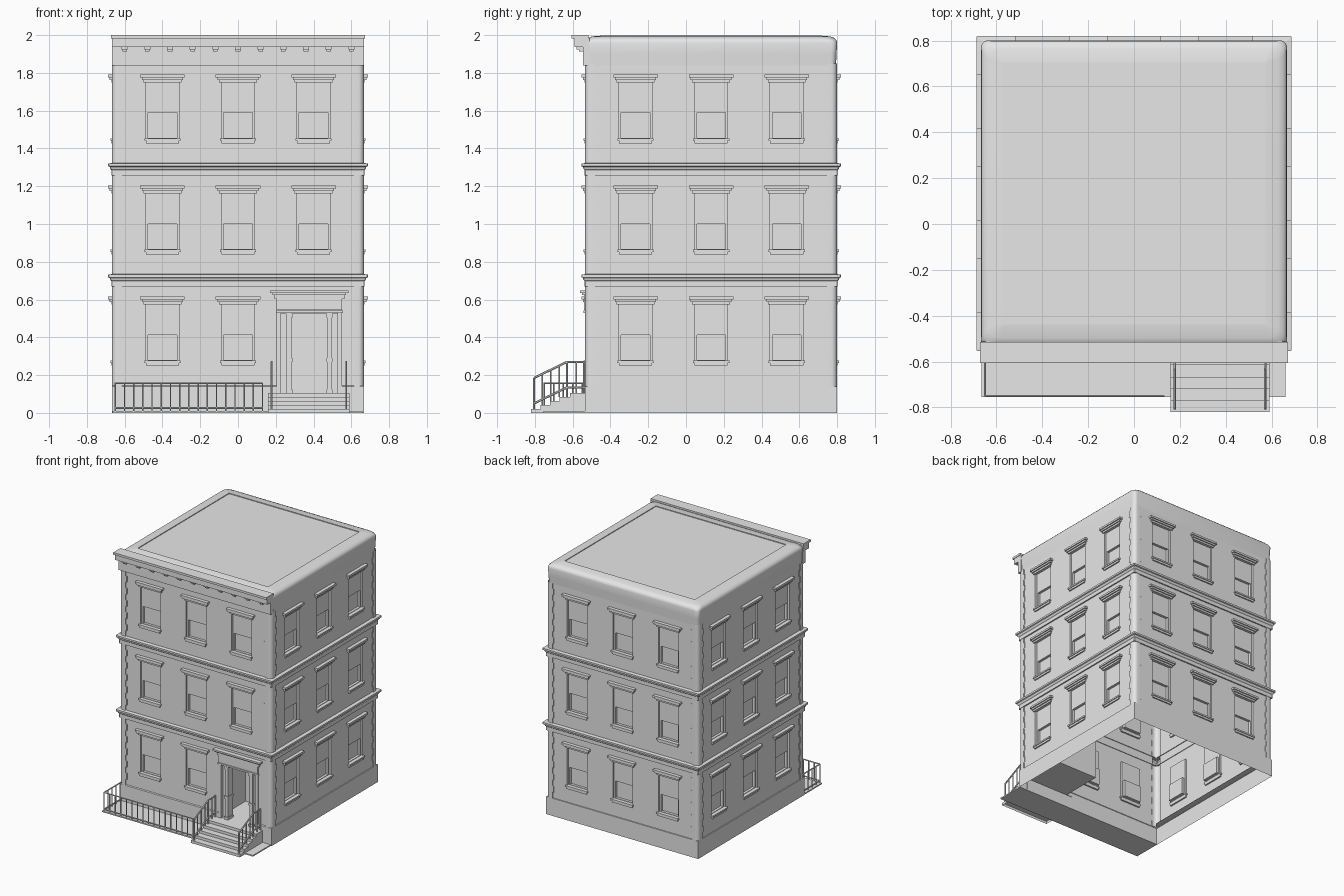
import bpy, bmesh, math
from mathutils import Vector

if "Cube" in bpy.data.objects:
    bpy.data.objects.remove(bpy.data.objects["Cube"])

CY = 0.133          # centre of the square block in y
H = 0.66            # half width of the wall planes
HQ = 0.667          # half width over corner blocks and plinth
FLOORS = [0.14, 0.73, 1.32]
WIN_U = [-0.4, 0.0, 0.4]

stone = bpy.data.materials.new("grey stone")
stone.diffuse_color = (0.8, 0.8, 0.8, 1)
stone.use_nodes = True
stone.node_tree.nodes["Principled BSDF"].inputs["Base Color"].default_value = stone.diffuse_color


def finish(name, bm, smooth=False, fix=True):
    if fix:
        bmesh.ops.recalc_face_normals(bm, faces=bm.faces)
    else:
        bmesh.ops.remove_doubles(bm, verts=bm.verts, dist=0.0002)
    me = bpy.data.meshes.new(name)
    bm.to_mesh(me)
    bm.free()
    me.materials.append(stone)
    ob = bpy.data.objects.new(name, me)
    bpy.context.collection.objects.link(ob)
    if smooth:
        bpy.ops.object.select_all(action='DESELECT')
        ob.select_set(True)
        bpy.context.view_layer.objects.active = ob
        bpy.ops.object.shade_smooth_by_angle(angle=math.radians(40))


def place(k, u, o, z):
    """Side k (0 front, 1 right, 2 back, 3 left): u along, o outward."""
    x, y = u, -o
    for _ in range(k):
        x, y = -y, x
    return Vector((x, y + CY, z))


def quad(bm, pts):
    bm.faces.new([bm.verts.new(p) for p in pts])


def rect(k, r, o):
    u0, u1, z0, z1 = r
    return [place(k, u, o, z) for u, z in ((u0, z0), (u1, z0), (u1, z1), (u0, z1))]


def ring(bm, a, b):
    for i in range(len(a)):
        j = (i + 1) % len(a)
        quad(bm, (a[i], a[j], b[j], b[i]))


def box(bm, k, u0, u1, o0, o1, z0, z1):
    a = [bm.verts.new(p) for p in rect(k, (u0, u1, z0, z1), o0)]
    b = [bm.verts.new(p) for p in rect(k, (u0, u1, z0, z1), o1)]
    bm.faces.new(a)
    bm.faces.new(b)
    for i in range(4):
        j = (i + 1) % 4
        bm.faces.new((a[i], a[j], b[j], b[i]))


def bar(bm, p, q, r=0.004, n=6):
    p, q = Vector(p), Vector(q)
    d = q - p
    geo = bmesh.ops.create_cone(bm, cap_ends=True, segments=n, radius1=r, radius2=r, depth=d.length)
    rot = d.to_track_quat('Z', 'Y')
    for v in geo['verts']:
        v.co = rot @ v.co + (p + q) / 2


def sheet(bm, k, o, half, z0, z1, holes):
    """Wall surface with rectangular openings left out."""
    us = sorted({-half, half, *[h[0] for h in holes], *[h[1] for h in holes]})
    zs = sorted({z0, z1, *[h[2] for h in holes], *[h[3] for h in holes]})
    for a, b in zip(us, us[1:]):
        for c, d in zip(zs, zs[1:]):
            um, zm = (a + b) / 2, (c + d) / 2
            if not any(h[0] < um < h[1] and h[2] < zm < h[3] for h in holes):
                quad(bm, rect(k, (a, b, c, d), o))


def square(h, r, z, n=6):
    """Square loop with rounded corners."""
    out = []
    for c in range(4):
        sx, sy = ((1, 1), (-1, 1), (-1, -1), (1, -1))[c]
        for i in range(n + 1):
            a = math.pi / 2 * (c + i / n)
            out.append(Vector((sx * (h - r) + r * math.cos(a),
                               sy * (h - r) + r * math.sin(a) + CY, z)))
    return out


def loft(bm, loops, cap=False):
    rows = [[bm.verts.new(p) for p in l] for l in loops]
    n = len(rows[0])
    for a, b in zip(rows, rows[1:]):
        for i in range(n):
            j = (i + 1) % n
            bm.faces.new((a[i], a[j], b[j], b[i]))
    if cap:
        bm.faces.new(rows[-1])


# walls, plinth, sash windows
DOOR = (0.205, 0.55, 0.105, 0.6)
walls, plinth, sashes = bmesh.new(), bmesh.new(), bmesh.new()
heads, sills = bmesh.new(), bmesh.new()
for k in range(4):
    holes = []
    for fi in range(3):
        b = 0.275 + 0.588 * fi
        for u in WIN_U:
            if k == 0 and fi == 0 and u > 0.2:
                continue
            hole = (u - 0.0875, u + 0.0875, b, b + 0.3)
            holes.append(hole)
            # upper pane with the lower sash set deeper
            low = (u - 0.076, u + 0.076, b + 0.004, b + 0.138)
            ring(sashes, rect(k, hole, H), rect(k, hole, H - 0.015))
            fr, lo = rect(k, hole, H - 0.015), rect(k, low, H - 0.015)
            ring(sashes, fr, lo)
            ring(sashes, lo, rect(k, low, H - 0.035))
            quad(sashes, rect(k, low, H - 0.035))
            # stepped head moulding and sill
            t = b + 0.298
            for w, o, z0, z1 in ((0.100, 0.670, 0, 0.014), (0.108, 0.679, 0.014, 0.027),
                                 (0.118, 0.687, 0.027, 0.042)):
                box(heads, k, u - w, u + w, H, o, t + z0, t + z1)
            box(sills, k, u - 0.088, u + 0.088, H - 0.012, 0.67, b - 0.025, b - 0.01)
            box(sills, k, u - 0.096, u + 0.096, H - 0.012, 0.676, b - 0.01, b + 0.002)
    door = [(DOOR[0], DOOR[1], 0.14, DOOR[3])] if k == 0 else []
    sheet(walls, k, H, 0.62, 0.14, 1.85, holes + door)
    sheet(plinth, k, HQ, HQ, 0, 0.14, [(DOOR[0], DOOR[1], 0.105, 0.14)] if k == 0 else [])
    quad(plinth, (place(k, -HQ, HQ, 0.14), place(k, HQ, HQ, 0.14),
                  place(k, H - 0.04, H - 0.04, 0.145), place(k, -H + 0.04, H - 0.04, 0.145)))
# keep the ledge out of the doorway
doomed = [f for f in plinth.faces if f.calc_center_median().y < CY - 0.6 and f.calc_center_median().z > 0.141]
bmesh.ops.delete(plinth, geom=doomed, context='FACES')
for a, b in ((-HQ, DOOR[0]), (DOOR[1], HQ)):
    quad(plinth, (place(0, a, HQ, 0.14), place(0, b, HQ, 0.14),
                  place(0, b, H, 0.145), place(0, a, H, 0.145)))
finish("walls", walls, fix=False)
finish("plinth", plinth, fix=False)
finish("sash_windows", sashes, fix=False)
finish("window_heads", heads)
finish("window_sills", sills)

# rounded corner blocks with alternating lengths
quoins = bmesh.new()
for k in range(4):
    for z0, z1 in ((0.14, 0.675), (0.73, 1.262), (1.32, 1.85)):
        n = 11
        for i in range(n):
            leg = 0.603 if i % 2 else 0.614
            r, c = 0.03, HQ - 0.03
            pts = [(leg, H - 0.001), (leg, HQ)]
            pts += [(c + r * math.sin(a), c + r * math.cos(a))
                    for a in [math.pi / 2 * s / 6 for s in range(7)]]
            pts += [(HQ, leg), (H - 0.001, leg)]
            a, b = z0 + (z1 - z0) * i / n, z0 + (z1 - z0) * (i + 1) / n
            lo = [quoins.verts.new(place(k, u, o, a)) for u, o in pts]
            hi = [quoins.verts.new(place(k, u, o, b)) for u, o in pts]
            for j in range(len(pts) - 1):
                quoins.faces.new((lo[j], lo[j + 1], hi[j + 1], hi[j]))
finish("corner_blocks", quoins, smooth=True, fix=False)

# moulded bands between the floors
bands = bmesh.new()
for z in (0.668, 1.256):
    prof = [(0.655, 0), (0.670, 0), (0.670, 0.030), (0.676, 0.036), (0.679, 0.046),
            (0.687, 0.050), (0.687, 0.064), (0.655, 0.068)]
    loft(bands, [square(h, 0.004, z + dz, 1) for h, dz in prof])
finish("floor_bands", bands, fix=False)

# attic wall rolling over into the roof
roof = bmesh.new()
loft(roof, [square(0.661, 0.03, 1.84), square(0.664, 0.03, 1.9), square(0.667, 0.03, 1.958),
            square(0.664, 0.04, 1.973), square(0.653, 0.05, 1.985), square(0.63, 0.05, 1.993),
            square(0.572, 0.002, 1.998), square(0.572, 0.002, 1.992)], cap=True)
finish("roof", roof, smooth=True, fix=False)

# front cornice with brackets
cornice = bmesh.new()
box(cornice, 0, -0.668, 0.668, 0.64, 0.678, 1.84, 1.94)
box(cornice, 0, -0.668, 0.668, 0.645, 0.722, 1.937, 1.985)
box(cornice, 0, -0.672, 0.672, 0.648, 0.738, 1.983, 2.0)
for i in range(11):
    u = -0.6 + 0.12 * i
    box(cornice, 0, u - 0.016, u + 0.016, 0.67, 0.712, 1.925, 1.938)
    box(cornice, 0, u - 0.012, u + 0.012, 0.67, 0.7, 1.912, 1.925)
finish("front_cornice", cornice)

# vestibule behind the doorway
vest = bmesh.new()
ring(vest, rect(0, DOOR, HQ), rect(0, DOOR, 0.33))
quad(vest, rect(0, DOOR, 0.33))
finish("vestibule", vest, fix=False)

# door surround: pilasters, lintel, hood
door = bmesh.new()
for s in (-1, 1):
    m = 0.3775
    for a, b, o in ((0.15, 0.173, 0.668), (0.118, 0.15, 0.645), (0.094, 0.12, 0.662)):
        box(door, 0, *sorted((m + s * a, m + s * b)), 0.6, o, 0.105, 0.53)
    for z in (0.105, 0.27, 0.505):
        box(door, 0, *sorted((m + s * 0.09, m + s * 0.124)), 0.6, 0.668, z, z + 0.02)
box(door, 0, 0.205, 0.55, 0.6, 0.655, 0.525, 0.6)
box(door, 0, 0.205, 0.55, 0.64, 0.672, 0.545, 0.602)
box(door, 0, 0.2, 0.555, 0.64, 0.676, 0.53, 0.542)
for w, o, z0, z1 in ((0.185, 0.674, 0.602, 0.625), (0.195, 0.684, 0.625, 0.635), (0.208, 0.695, 0.635, 0.648)):
    box(door, 0, m - w, m + w, H, o, z0, z1)
finish("door_surround", door)

# front steps as a folded sheet with cheeks
steps = bmesh.new()
fronts = [-0.82, -0.77, -0.72, -0.67, -0.615, -0.53]
X0, X1 = 0.16, 0.59
for i in range(5):
    y0, y1, z0, z1 = fronts[i], fronts[i + 1], 0.021 * i, 0.021 * (i + 1)
    quad(steps, ((X0, y0, z0), (X1, y0, z0), (X1, y0, z1), (X0, y0, z1)))
    quad(steps, ((X0, y0, z1), (X1, y0, z1), (X1, y1, z1), (X0, y1, z1)))
    quad(steps, ((X1, y0, 0), (X1, y1, 0), (X1, y1, z1), (X1, y0, z1)))
    quad(steps, ((X0, y1, 0), (X0, y0, 0), (X0, y0, z1), (X0, y1, z1)))
finish("front_steps", steps, fix=False)

# forecourt slab
slab = bmesh.new()
box(slab, 0, -0.665, 0.66, 0.66, 0.888, 0, 0.01)
finish("forecourt", slab)

# stair railings
rails = bmesh.new()
for x in (0.178, 0.573):
    for pts in (((-0.805, 0.185), (-0.63, 0.27), (-0.535, 0.27)),
                ((-0.805, 0.05), (-0.63, 0.135), (-0.535, 0.135))):
        for (ya, za), (yb, zb) in zip(pts, pts[1:]):
            bar(rails, (x, ya, za), (x, yb, zb), 0.006)
    for y in (-0.805, -0.76, -0.715, -0.67, -0.63, -0.58, -0.54):
        top = min(0.27, 0.185 + (y + 0.805) * 0.486)
        base = 0.021 * sum(f <= y for f in fronts)
        bar(rails, (x, y, base), (x, y, top), 0.006 if y in (-0.805, -0.63) else 0.004)
finish("stair_railings", rails, smooth=True)

# area fence along the front and returning to the wall
fence = bmesh.new()
FX, FY = -0.65, -0.75
for z in (0.025, 0.157):
    bar(fence, (FX, FY, z), (0.13, FY, z), 0.005)
    bar(fence, (FX, FY, z), (FX, -0.535, z), 0.005)
for i in range(17):
    x = FX + 0.78 * i / 16
    bar(fence, (x, FY, 0.01), (x, FY, 0.157))
for i in range(1, 5):
    bar(fence, (FX, FY + 0.05 * i, 0.01), (FX, FY + 0.05 * i, 0.157))
finish("area_fence", fence, smooth=True)
